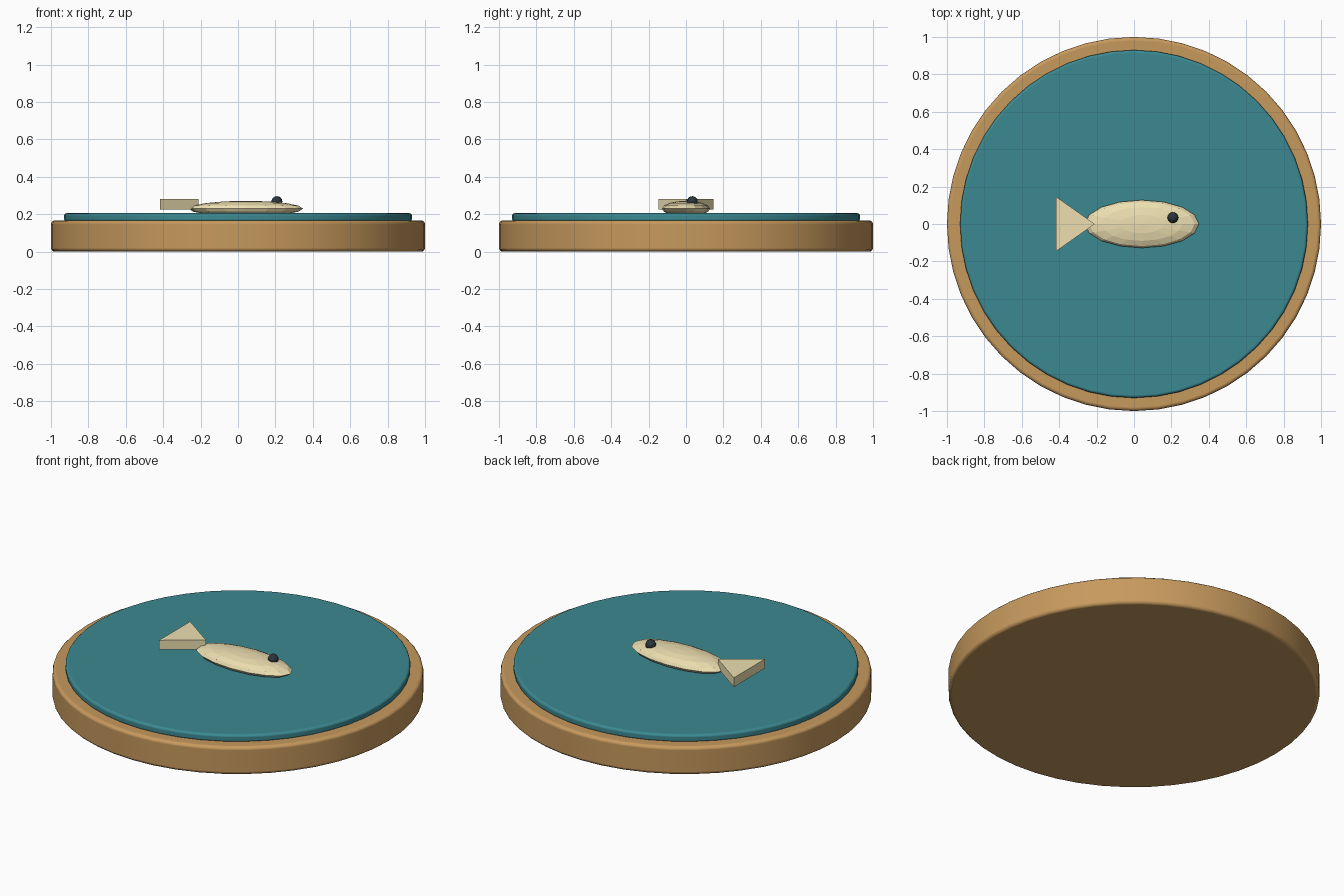
import bpy
import bmesh
import math

if "Cube" in bpy.data.objects:
    bpy.data.objects.remove(bpy.data.objects["Cube"])


def paint(obj, name, rgb):
    mat = bpy.data.materials.get(name) or bpy.data.materials.new(name)
    mat.diffuse_color = (*rgb, 1)
    mat.use_nodes = True
    mat.node_tree.nodes["Principled BSDF"].inputs["Base Color"].default_value = mat.diffuse_color
    obj.data.materials.append(mat)


def disc(name, radius, z0, z1, bevel, mat, rgb):
    bpy.ops.mesh.primitive_cylinder_add(vertices=48, radius=radius, depth=z1 - z0,
                                        location=(0, 0, (z0 + z1) / 2))
    obj = bpy.context.object
    obj.name = name
    bpy.ops.object.shade_smooth_by_angle(angle=math.radians(35))
    mod = obj.modifiers.new("rounded_rim", 'BEVEL')
    mod.width = bevel
    mod.segments = 3
    mod.limit_method = 'ANGLE'
    mod.angle_limit = math.radians(40)
    mod.harden_normals = True
    paint(obj, mat, rgb)


# Wooden base and inset water disc
disc("base", 1.0, 0.0, 0.167, 0.02, "wood", (0.57, 0.32, 0.11))
disc("water_disc", 0.93, 0.16, 0.206, 0.015, "teal", (0.045, 0.25, 0.285))

CREAM = (0.85, 0.74, 0.44)

# Fish body: flattened faceted sphere, partly sunk in the water
bpy.ops.mesh.primitive_uv_sphere_add(segments=16, ring_count=8, radius=1, location=(0.042, 0, 0.23))
body = bpy.context.object
body.name = "fish_body"
body.scale = (0.305, 0.128, 0.042)
paint(body, "cream", CREAM)

# Tail: triangular prism pointing at the body
bm = bmesh.new()
tri = [bm.verts.new(p) for p in ((-0.21, 0, 0.226), (-0.417, 0.146, 0.226), (-0.417, -0.146, 0.226))]
face = bm.faces.new(tri)
ext = bmesh.ops.extrude_face_region(bm, geom=[face])
bmesh.ops.translate(bm, vec=(0, 0, 0.055),
                    verts=[v for v in ext["geom"] if isinstance(v, bmesh.types.BMVert)])
bmesh.ops.recalc_face_normals(bm, faces=bm.faces)
mesh = bpy.data.meshes.new("fish_tail")
bm.to_mesh(mesh)
bm.free()
tail = bpy.data.objects.new("fish_tail", mesh)
bpy.context.collection.objects.link(tail)
paint(tail, "cream", CREAM)

# Eye
bpy.ops.mesh.primitive_uv_sphere_add(segments=16, ring_count=8, radius=0.029,
                                     location=(0.208, 0.034, 0.268))
eye = bpy.context.object
eye.name = "fish_eye"
bpy.ops.object.shade_smooth()
paint(eye, "dark", (0.025, 0.035, 0.045))
